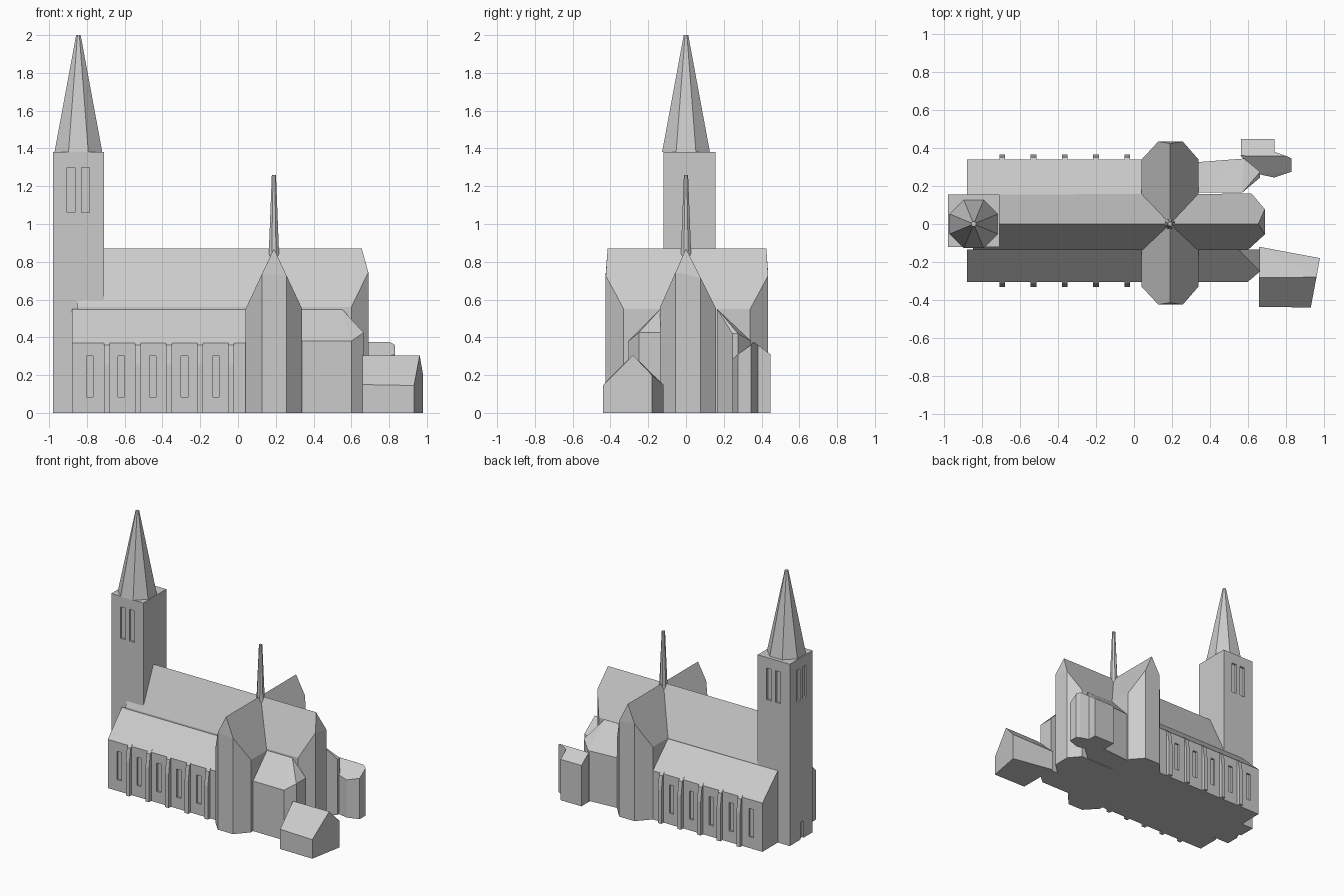
import bpy, bmesh, math

if "Cube" in bpy.data.objects:
    bpy.data.objects.remove(bpy.data.objects["Cube"])

stone = bpy.data.materials.new("grey_stone")
stone.diffuse_color = (0.6, 0.6, 0.6, 1)
stone.use_nodes = True
stone.node_tree.nodes["Principled BSDF"].inputs["Base Color"].default_value = stone.diffuse_color


def finish(name, bm):
    bmesh.ops.recalc_face_normals(bm, faces=bm.faces)
    me = bpy.data.meshes.new(name)
    bm.to_mesh(me)
    bm.free()
    me.materials.append(stone)
    ob = bpy.data.objects.new(name, me)
    bpy.context.collection.objects.link(ob)
    return ob


def solid(name, tops, floor=0.0):
    """Convex block: walls drop from the eave and ridge points to the floor."""
    bm = bmesh.new()
    for x, y, z in tops:
        bm.verts.new((x, y, z))
        bm.verts.new((x, y, floor))
    res = bmesh.ops.convex_hull(bm, input=bm.verts)
    junk = {g for g in res["geom_interior"] + res["geom_unused"]
            if isinstance(g, bmesh.types.BMVert)}
    bmesh.ops.delete(bm, geom=list(junk), context="VERTS")
    bmesh.ops.dissolve_limit(bm, angle_limit=math.radians(1),
                             verts=bm.verts, edges=bm.edges)
    return finish(name, bm)


def box_bm(bm, x0, x1, y0, y1, z0, z1):
    vs = bmesh.ops.create_cube(bm, size=1)["verts"]
    for v in vs:
        v.co = (x1 if v.co.x > 0 else x0, y1 if v.co.y > 0 else y0,
                z1 if v.co.z > 0 else z0)


def boxes(name, dims):
    bm = bmesh.new()
    for d in dims:
        box_bm(bm, *d)
    return finish(name, bm)


def carve(target, dims):
    """Cut window and door recesses out of a wall."""
    cutter = boxes("recess_cutter", dims)
    cutter.hide_render = True
    mod = target.modifiers.new("recesses", "BOOLEAN")
    mod.operation, mod.solver, mod.object = "DIFFERENCE", "EXACT", cutter
    bpy.context.view_layer.objects.active = target
    bpy.ops.object.modifier_apply(modifier=mod.name)
    bpy.data.objects.remove(cutter)


def spire(name, x, y, z0, z1, r0, r1):
    bm = bmesh.new()
    bmesh.ops.create_cone(bm, cap_ends=True, segments=8,
                          radius1=r0, radius2=r1, depth=z1 - z0)
    c, s = math.cos(math.pi / 8), math.sin(math.pi / 8)
    flat = any(abs(v.co.y) < 1e-4 for v in bm.verts)
    for v in bm.verts:
        px, py = v.co.x, v.co.y
        if flat:  # turn so that a flat side faces front
            px, py = px * c - py * s, px * s + py * c
        v.co = (px + x, py + y, v.co.z + (z0 + z1) / 2)
    return finish(name, bm)


# Tower with paired belfry windows on three sides and a west door
TX0, TX1, TY0, TY1, TZ = -0.98, -0.71, -0.12, 0.155, 1.38
tower = boxes("tower", [(TX0, TX1, TY0, TY1, 0, TZ)])
D = 0.015
cuts = [(TX0 - 0.1, TX0 + D, -0.012, 0.028, -0.1, 0.13)]
for off in (-0.038, 0.038):
    cx, cy = -0.845 + off, 0.017 + off
    cuts += [(cx - 0.021, cx + 0.021, TY0 - 0.1, TY0 + D, 1.06, 1.30),
             (cx - 0.021, cx + 0.021, TY1 - D, TY1 + 0.1, 1.06, 1.30),
             (TX0 - 0.1, TX0 + D, cy - 0.021, cy + 0.021, 1.06, 1.30)]
carve(tower, cuts)
spire("tower_spire", -0.845, 0.0, TZ, 2.0, 0.137, 0.013)

# Nave and choir under one steep roof, ending in a faceted apse
solid("nave_and_apse", [
    (-0.85, -0.137, 0.56), (-0.85, 0.155, 0.55), (-0.85, 0, 0.87),
    (0.60, -0.137, 0.56), (0.62, 0.16, 0.55), (0.655, 0, 0.87),
    (0.69, -0.055, 0.745), (0.69, 0.078, 0.715)])

# Transept with chamfered ends
tops = []
for s, off in ((-1, 0.0), (1, 0.01)):
    tops += [(0.19, s * 0.415 + off, 0.87),
             (0.128, s * 0.425 + off, 0.738), (0.257, s * 0.425 + off, 0.727),
             (0.04, s * 0.33 + off, 0.55), (0.34, s * 0.33 + off, 0.55)]
solid("transept", tops)
spire("crossing_spire", 0.19, 0.0, 0.83, 1.26, 0.030, 0.012)

# Nave aisles with lean-to roofs, windows and stepped buttresses
for side, s, outer, inner in (("front", -1, 0.305, 0.135), ("back", 1, 0.34, 0.15)):
    aisle = solid(side + "_aisle", [
        (x, s * y, z) for x in (-0.88, 0.06)
        for y, z in ((outer, 0.37), (inner, 0.55))])
    ya, yb = sorted((s * (outer - 0.014), s * (outer + 0.1)))
    carve(aisle, [(x - 0.018, x + 0.018, ya, yb, 0.085, 0.30)
                  for x in [-0.785 + 0.167 * i for i in range(5)]])
    for i in range(5):
        x = -0.695 + 0.165 * i
        solid("%s_buttress_%d" % (side, i + 1), [
            (x + dx, s * (outer + dy), z) for dx in (-0.015, 0.015)
            for dy, z in ((-0.012, 0.385), (0.012, 0.36), (0.027, 0.255))])

# Choir aisles with hipped east ends
solid("front_choir_aisle", [
    (0.32, -0.305, 0.38), (0.60, -0.305, 0.38), (0.665, -0.25, 0.425),
    (0.665, -0.135, 0.425), (0.55, -0.135, 0.55), (0.32, -0.135, 0.55)])
solid("back_choir_aisle", [
    (0.32, 0.325, 0.38), (0.58, 0.345, 0.38), (0.665, 0.275, 0.42),
    (0.665, 0.245, 0.42), (0.57, 0.165, 0.55), (0.32, 0.165, 0.55)])

# Sacristy: skewed gabled house at the south-east
solid("sacristy", [
    (0.66, -0.12, 0.15), (0.98, -0.18, 0.20), (0.932, -0.44, 0.145),
    (0.66, -0.437, 0.15), (0.66, -0.283, 0.305), (0.962, -0.28, 0.305)])

# Small chapel at the north-east: faceted body and square wing
solid("chapel", [
    (0.56, 0.36, 0.375), (0.805, 0.358, 0.375), (0.83, 0.345, 0.36),
    (0.83, 0.275, 0.31), (0.74, 0.245, 0.285), (0.66, 0.262, 0.30),
    (0.74, 0.38, 0.36)])
solid("chapel_wing", [
    (0.565, 0.36, 0.375), (0.74, 0.36, 0.375),
    (0.74, 0.447, 0.31), (0.565, 0.447, 0.31)])
